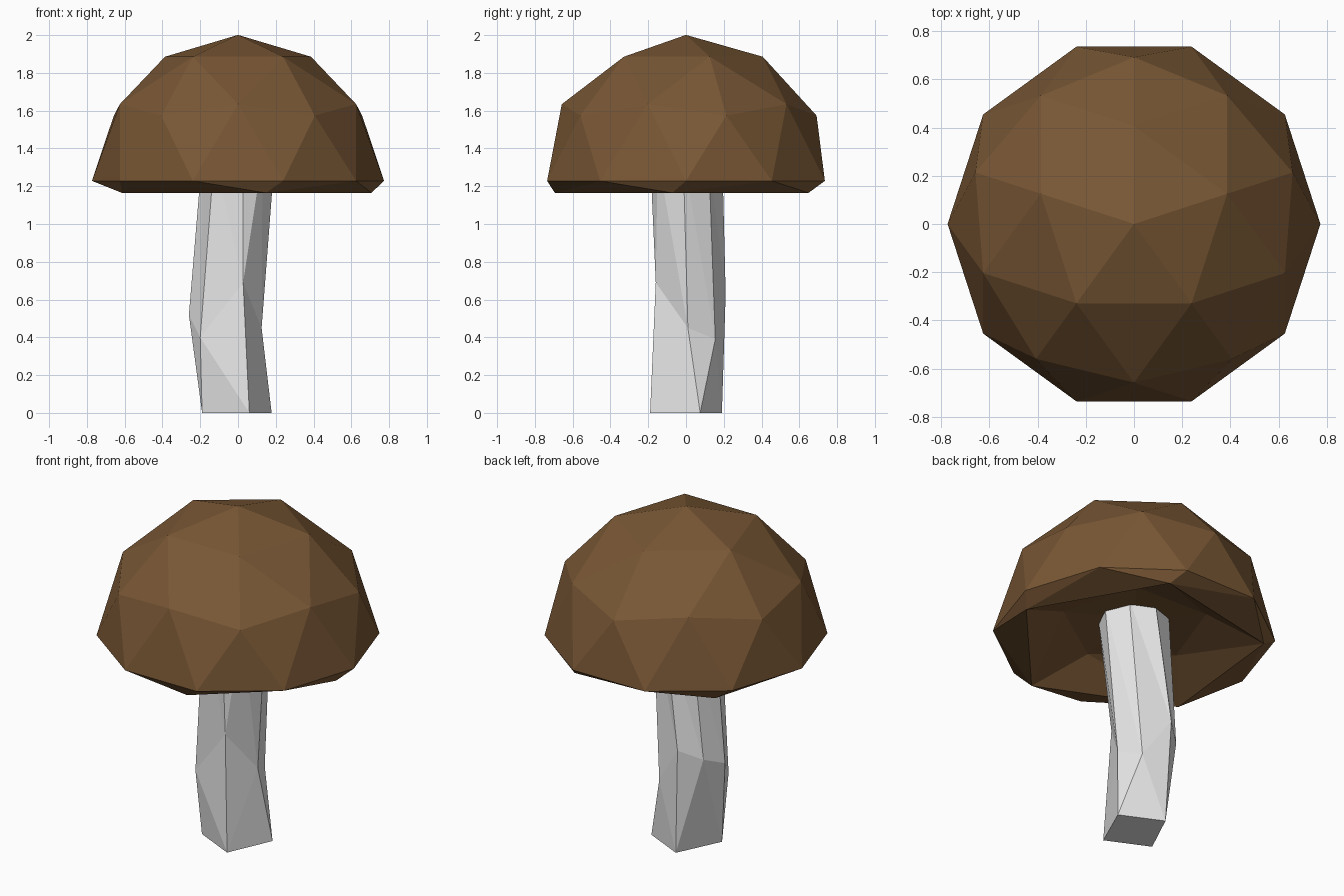
import bpy, bmesh
from math import sin, cos, radians, atan2, tau
from mathutils import Matrix

if "Cube" in bpy.data.objects:
    bpy.data.objects.remove(bpy.data.objects["Cube"])


def material(name, color):
    m = bpy.data.materials.new(name)
    m.diffuse_color = (*color, 1)
    m.use_nodes = True
    m.node_tree.nodes["Principled BSDF"].inputs["Base Color"].default_value = m.diffuse_color
    return m


def finish(bm, name, mat):
    bmesh.ops.recalc_face_normals(bm, faces=bm.faces)
    me = bpy.data.meshes.new(name)
    bm.to_mesh(me)
    bm.free()
    me.materials.append(mat)
    ob = bpy.data.objects.new(name, me)
    bpy.context.collection.objects.link(ob)
    return ob


def zip_loops(bm, low, up, steps):
    """Join two closed loops with triangles; each step advances Upper or Lower."""
    i = j = 0
    for s in steps:
        a, b = low[i % len(low)], up[j % len(up)]
        if s == "U":
            j += 1
            bm.faces.new((a, up[j % len(up)], b))
        else:
            i += 1
            bm.faces.new((a, low[i % len(low)], b))


def pentagon(bm, r, z, start):
    return [bm.verts.new((r * cos(radians(start + 72 * k)),
                          r * sin(radians(start + 72 * k)), z)) for k in range(5)]


brown = material("cap brown", (0.19, 0.095, 0.035))
grey = material("stem pale grey", (0.8, 0.8, 0.8))

# Cap: upper half of a faceted sphere
bm = bmesh.new()
bmesh.ops.create_icosphere(bm, subdivisions=2, radius=0.773,
                           matrix=Matrix.Rotation(radians(18), 4, "Z"))
bmesh.ops.delete(bm, geom=[v for v in bm.verts if v.co.z < -0.01], context="VERTS")
bmesh.ops.translate(bm, verts=bm.verts, vec=(0, 0, 1.228))
equator = sorted((v for v in bm.verts if v.co.z < 1.25),
                 key=lambda v: (atan2(v.co.y, v.co.x) + 0.01) % tau)

# Cap underside: twisted five-sided lip, then a shallow hollow
lip = pentagon(bm, 0.71, 1.165, -6)
hollow = pentagon(bm, 0.41, 1.30, -20)
zip_loops(bm, lip, equator, "ULU" * 5)
zip_loops(bm, hollow, lip, "LU" * 5)
peak = bm.verts.new((0, 0, 1.34))
for k in range(5):
    bm.faces.new((hollow[k], peak, hollow[(k + 1) % 5]))
finish(bm, "mushroom_cap", brown)

# Stem: square foot, bent irregular middle, eight-sided top
bm = bmesh.new()
foot = [bm.verts.new(p) for p in
        [(0.178, 0.075, 0), (-0.065, 0.19, 0), (-0.19, -0.072, 0), (0.06, -0.19, 0)]]
middle = [bm.verts.new(p) for p in
          [(0.125, 0.01, 0.45), (0.07, 0.155, 0.39), (-0.09, 0.21, 0.63), (-0.2, 0.12, 0.57),
           (-0.26, 0.0, 0.52), (-0.2, -0.12, 0.4), (0.027, -0.16, 0.69)]]
top = [bm.verts.new((x, y, 1.36)) for x, y in
       [(0.195, -0.015), (0.135, 0.12), (0.01, 0.192), (-0.13, 0.14),
        (-0.19, 0.0), (-0.125, -0.15), (0.025, -0.19), (0.13, -0.15)]]
zip_loops(bm, foot, middle, "ULUULUULUUL")
zip_loops(bm, middle, top, "LU" * 6 + "ULU")
bm.faces.new(foot[::-1])
bm.faces.new(top)
finish(bm, "mushroom_stem", grey)
